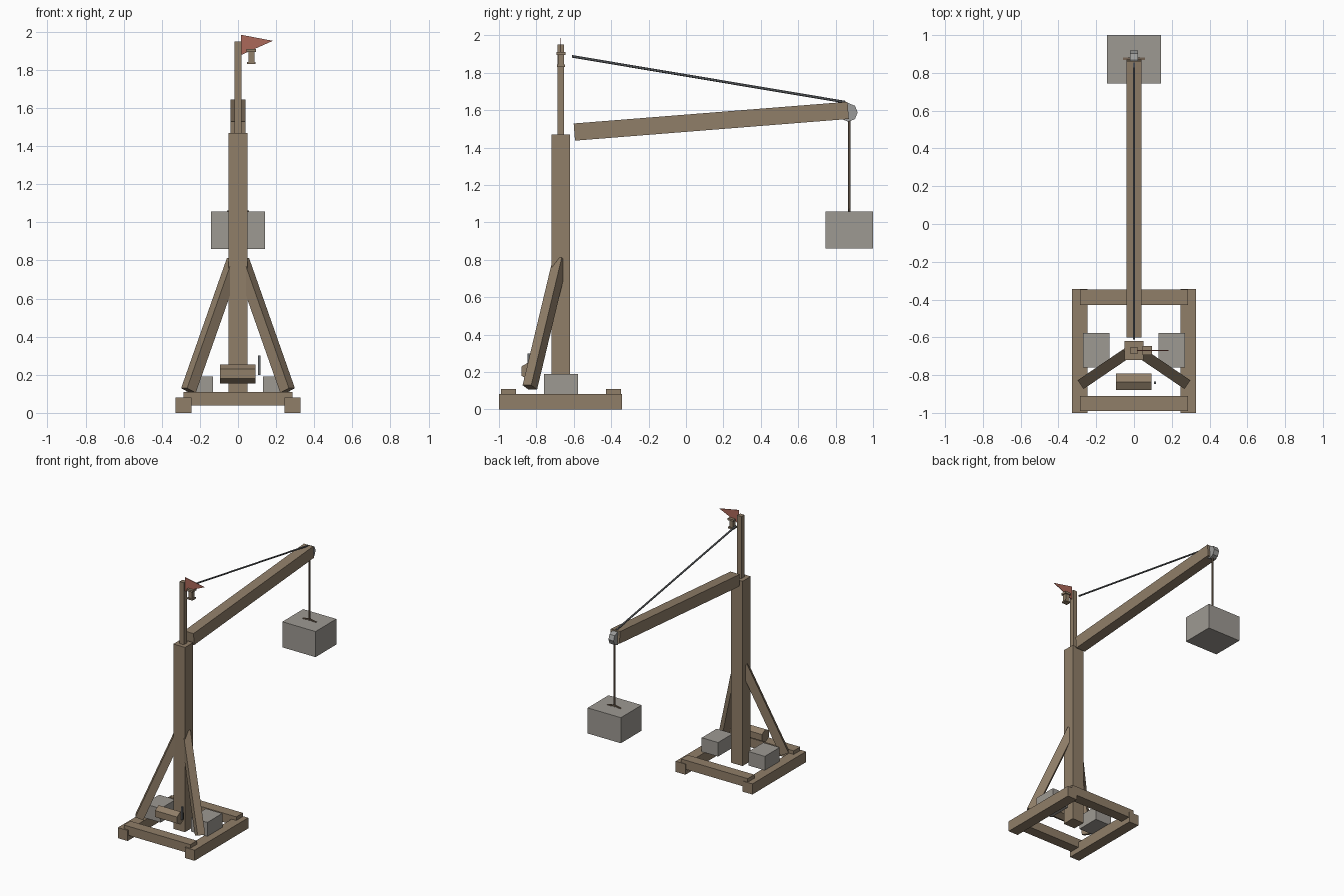
import bpy
import bmesh
from math import pi
from mathutils import Vector, Matrix

if "Cube" in bpy.data.objects:
    bpy.data.objects.remove(bpy.data.objects["Cube"], do_unlink=True)


def material(name, rgb):
    m = bpy.data.materials.new(name)
    m.use_nodes = True
    m.diffuse_color = (*rgb, 1)
    m.node_tree.nodes["Principled BSDF"].inputs["Base Color"].default_value = (*rgb, 1)
    return m


wood = material("weathered wood", (0.28, 0.21, 0.14))
stone = material("grey stone", (0.34, 0.32, 0.29))
metal = material("pulley metal", (0.33, 0.33, 0.32))
iron = material("dark iron", (0.14, 0.15, 0.16))
rope_brown = material("rope brown", (0.18, 0.13, 0.09))
red = material("faded red", (0.41, 0.14, 0.10))


def finish(name, bm, mat):
    bmesh.ops.recalc_face_normals(bm, faces=bm.faces)
    mesh = bpy.data.meshes.new(name)
    bm.to_mesh(mesh)
    bm.free()
    mesh.materials.append(mat)
    obj = bpy.data.objects.new(name, mesh)
    bpy.context.collection.objects.link(obj)
    return obj


def box(name, x, y, z, mat):
    """Box from (min, max) ranges."""
    bm = bmesh.new()
    bmesh.ops.create_cube(bm, size=1)
    for v in bm.verts:
        v.co = [lo + (c + 0.5) * (hi - lo) for c, (lo, hi) in zip(v.co, (x, y, z))]
    return finish(name, bm, mat)


def frame_between(a, b):
    """Matrix at the midpoint with z along a-b and x kept horizontal."""
    axis = (b - a).normalized()
    side = axis.cross(Vector((0, 0, 1)))
    side = side.normalized() if side.length > 0.001 else Vector((1, 0, 0))
    rot = Matrix((side, axis.cross(side), axis)).transposed().to_4x4()
    return Matrix.Translation((a + b) / 2) @ rot


def beam(name, a, b, width, depth, mat):
    a, b = Vector(a), Vector(b)
    bm = bmesh.new()
    bmesh.ops.create_cube(bm, size=1)
    bm.transform(frame_between(a, b) @ Matrix.Diagonal((width, depth, (b - a).length, 1)))
    return finish(name, bm, mat)


def rod(name, a, b, radius, sides, mat, turn=0):
    a, b = Vector(a), Vector(b)
    bm = bmesh.new()
    bmesh.ops.create_cone(bm, cap_ends=True, segments=sides, radius1=radius,
                          radius2=radius, depth=(b - a).length)
    bm.transform(frame_between(a, b) @ Matrix.Rotation(turn, 4, "Z"))
    return finish(name, bm, mat)


# Base frame, ballast stones and braces
for side, s in (("left", 1), ("right", -1)):
    box(side + "_base_rail", sorted((s * 0.245, s * 0.328)), (-1, -0.343), (0, 0.082), wood)
    box(side + "_ballast", sorted((s * 0.13, s * 0.27)), (-0.76, -0.578), (0.082, 0.19), stone)
    beam(side + "_brace", (s * 0.26, -0.835, 0.118), (s * 0.02, -0.672, 0.8), 0.056, 0.06, wood)
box("front_cross_rail", (-0.285, 0.285), (-0.99, -0.91), (0.04, 0.11), wood)
box("back_cross_rail", (-0.285, 0.285), (-0.428, -0.347), (0.04, 0.11), wood)

# Mast and upper post
box("mast", (-0.05, 0.05), (-0.72, -0.62), (0.04, 1.47), wood)
box("upper_post", (-0.018, 0.018), (-0.688, -0.652), (1.47, 1.95), wood)

# Boom, pulley wheel, stay and hoisting rope
beam("boom", (0, -0.597, 1.483), (0, 0.867, 1.599), 0.08, 0.092, wood)
rod("pulley", (-0.022, 0.868, 1.588), (0.022, 0.868, 1.588), 0.05, 8, metal)
rod("stay", (0, -0.61, 1.888), (0, 0.853, 1.643), 0.007, 6, iron)
rod("hoist_rope", (0, 0.872, 1.05), (0, 0.872, 1.57), 0.007, 6, rope_brown)

# Hanging load with its sling
box("load", (-0.142, 0.142), (0.745, 1), (0.86, 1.058), stone)
for side, s in (("left", 1), ("right", -1)):
    beam(side + "_sling", (s * 0.058, 0.875, 1.057), (0, 0.875, 1.068), 0.011, 0.008, rope_brown)

# Winch drum and crank
rod("winch_drum", (-0.095, -0.836, 0.205), (0.093, -0.836, 0.205), 0.05, 6, wood, pi)
box("crank", (0.105, 0.117), (-0.847, -0.833), (0.2, 0.3), iron)

# Lantern
box("lantern_cap", (0.045, 0.095), (-0.693, -0.645), (1.895, 1.91), wood)
box("lantern_body", (0.054, 0.086), (-0.685, -0.653), (1.843, 1.895), wood)
box("lantern_base", (0.047, 0.093), (-0.691, -0.647), (1.832, 1.843), wood)

# Pennant
bm = bmesh.new()
tri = [bm.verts.new((x, -0.672, z)) for x, z in ((0.015, 1.985), (0.183, 1.953), (0.015, 1.878))]
face = bm.faces.new(tri)
back = bmesh.ops.extrude_face_region(bm, geom=[face])["geom"]
bmesh.ops.translate(bm, vec=(0, 0.004, 0), verts=[g for g in back if isinstance(g, bmesh.types.BMVert)])
finish("pennant", bm, red)
